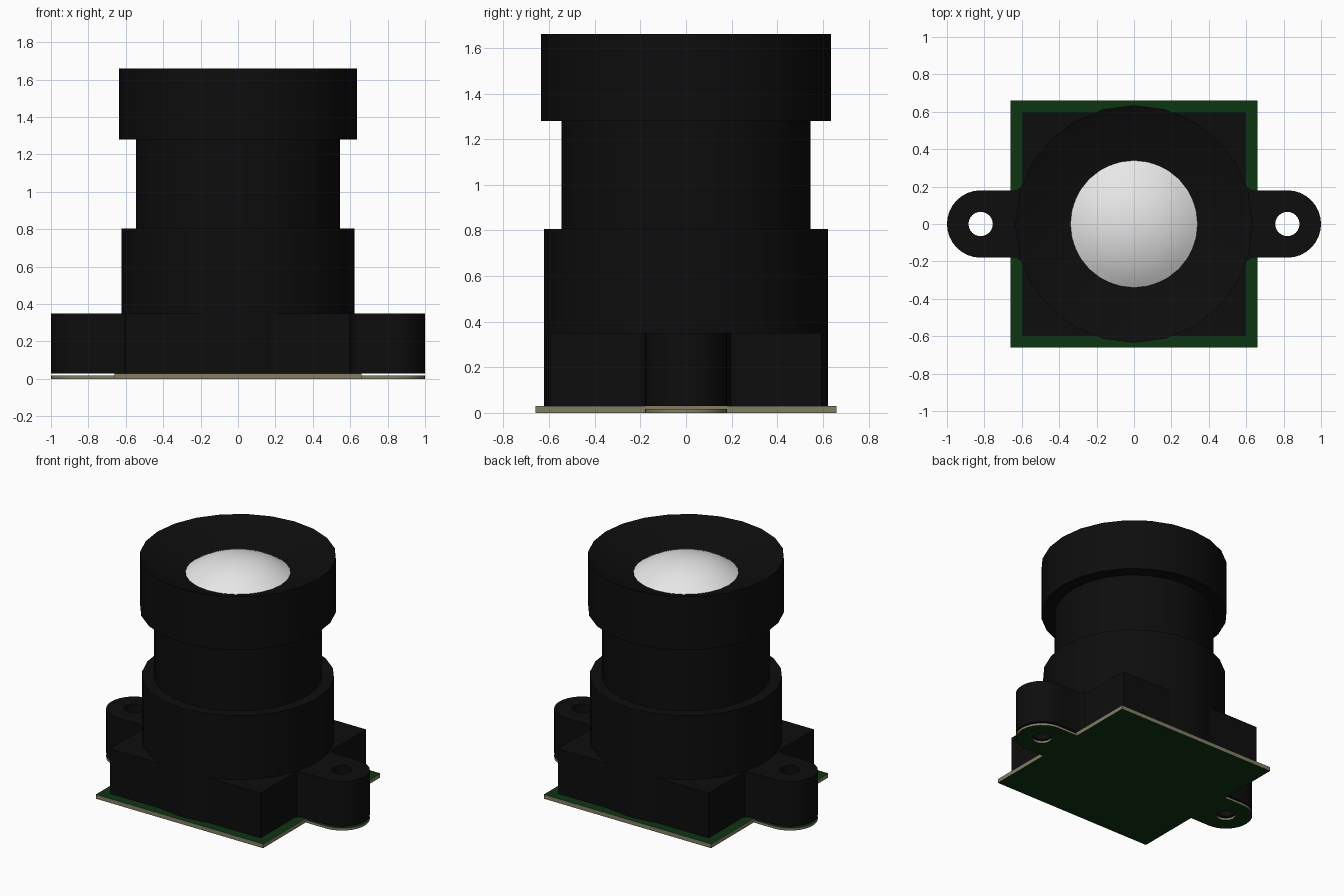
import bpy, bmesh, math

if "Cube" in bpy.data.objects:
    bpy.data.objects.remove(bpy.data.objects["Cube"])


def material(name, rgb):
    m = bpy.data.materials.new(name)
    m.diffuse_color = (*rgb, 1)
    m.use_nodes = True
    m.node_tree.nodes["Principled BSDF"].inputs["Base Color"].default_value = m.diffuse_color
    return m


BLACK = material("black plastic", (0.004, 0.004, 0.004))
GREEN = material("board green", (0.004, 0.035, 0.006))
TAN = material("board edge tan", (0.22, 0.21, 0.13))
GLASS = material("pale glass", (0.8, 0.8, 0.8))


def finish(bm, name, mats):
    bmesh.ops.recalc_face_normals(bm, faces=bm.faces[:])
    # boards: second material on the vertical edge faces
    if len(mats) > 1:
        for f in bm.faces:
            f.material_index = 1 if abs(f.normal.z) < 0.5 else 0
    me = bpy.data.meshes.new(name)
    bm.to_mesh(me)
    bm.free()
    for m in mats:
        me.materials.append(m)
    ob = bpy.data.objects.new(name, me)
    bpy.context.collection.objects.link(ob)
    bpy.ops.object.select_all(action='DESELECT')
    ob.select_set(True)
    bpy.context.view_layer.objects.active = ob
    bpy.ops.object.shade_smooth_by_angle(angle=math.radians(30))
    return ob


def plate(name, loops, z0, z1, mats):
    """Extrude an outline (with optional hole loops) from z0 to z1."""
    bm = bmesh.new()
    edges = []
    for pts in loops:
        vs = [bm.verts.new((x, y, z0)) for x, y in pts]
        edges += [bm.edges.new((vs[i - 1], vs[i])) for i in range(len(vs))]
    bmesh.ops.triangle_fill(bm, edges=edges, use_beauty=True)
    r = bmesh.ops.extrude_face_region(bm, geom=bm.faces[:], use_keep_orig=True)
    for v in r["geom"]:
        if isinstance(v, bmesh.types.BMVert):
            v.co.z = z1
    return finish(bm, name, mats)


def lathe(name, profile, mats, n=24):
    """Revolve (radius, z) points about the z axis; radius 0 makes a pole."""
    bm = bmesh.new()
    verts = [bm.verts.new((r, 0, z)) for r, z in profile]
    edges = [bm.edges.new(p) for p in zip(verts, verts[1:])]
    bmesh.ops.spin(bm, geom=verts + edges, cent=(0, 0, 0), axis=(0, 0, 1),
                   angle=2 * math.pi, steps=n)
    bmesh.ops.remove_doubles(bm, verts=bm.verts[:], dist=1e-4)
    return finish(bm, name, mats)


def arc(cx, r, a0, a1, n):
    return [(cx + r * math.cos(math.radians(a0 + (a1 - a0) * i / n)),
             r * math.sin(math.radians(a0 + (a1 - a0) * i / n))) for i in range(n + 1)]


def square(h):
    return [(-h, -h), (h, -h), (h, h), (-h, h)]


# Circuit board and square holder base
plate("circuit_board", [square(0.66)], 0, 0.03, [GREEN, TAN])
plate("holder_base", [square(0.595)], 0.03, 0.35, [BLACK])

# Mounting ears with screw holes, and the thin board ears below them
CX, R = 0.82, 0.18
hole = arc(CX, 0.065, 0, 345, 23)
tip = arc(CX, R, -90, 90, 16)
root = [(0.595, 0.22), (0.603, 0.197), (0.63, R)]
ear = [(0.5, -0.22)] + [(x, -y) for x, y in root] + tip + root[::-1] + [(0.5, 0.22)]
board_ear = [(0.66, -R)] + tip + [(0.66, R)]
for side, s in (("left", -1), ("right", 1)):
    def flip(pts):
        return [(s * x, y) for x, y in pts]
    plate("mounting_ear_" + side, [flip(ear), flip(hole)], 0.03, 0.35, [BLACK])
    plate("board_ear_" + side, [flip(board_ear), flip(hole)], 0, 0.018, [GREEN, TAN])

# Round holder sleeve
lathe("holder_sleeve", [(0, 0.03), (0.623, 0.03), (0.623, 0.805), (0, 0.805)], [BLACK])

# Lens barrel with wide cap and conical recess
lathe("lens_barrel", [(0, 0.78), (0.545, 0.78), (0.545, 1.28), (0.635, 1.28),
                      (0.635, 1.66), (0.34, 1.54), (0, 1.54)], [BLACK])

# Domed front lens: a 35 degree spherical cap
SR = 0.34 / math.sin(math.radians(35))
ZC = 1.54 - SR * math.cos(math.radians(35))
dome = [(SR * math.sin(math.radians(5 * i)), ZC + SR * math.cos(math.radians(5 * i)))
        for i in range(8)]
lathe("front_lens", dome, [GLASS], 32)
